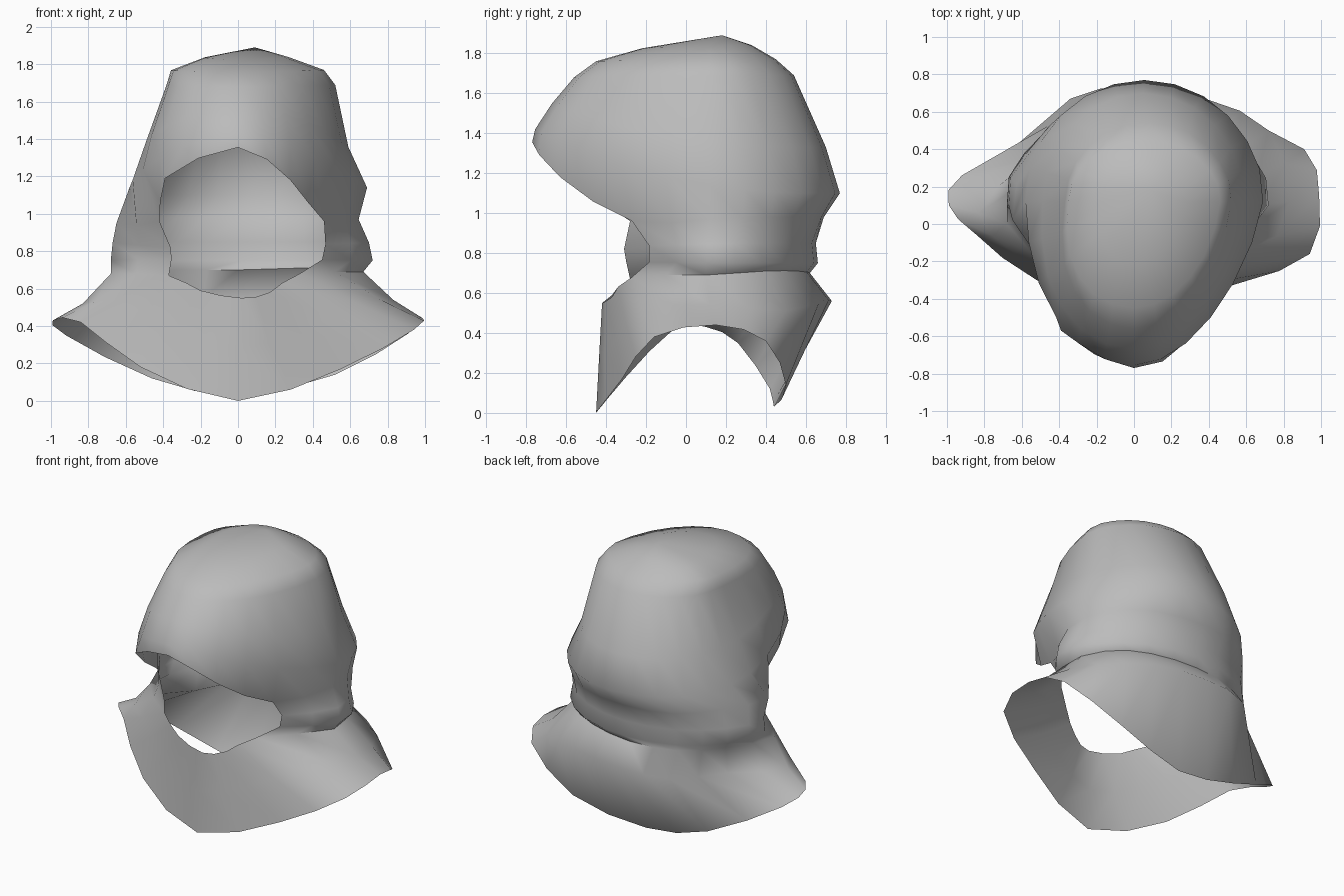
import bpy, bmesh, math
from mathutils import Vector

if "Cube" in bpy.data.objects:
    bpy.data.objects.remove(bpy.data.objects["Cube"])

COLS = 12                      # control columns, counted from the front towards +x
SUB = 2                        # smooth steps per control column
TOTAL = COLS * SUB

cloth = bpy.data.materials.new("grey_cloth")
cloth.diffuse_color = (0.5, 0.5, 0.5, 1)
cloth.use_nodes = True
cloth.node_tree.nodes["Principled BSDF"].inputs["Base Color"].default_value = cloth.diffuse_color


def egg_ring(z_front, z_back, x_left, x_right, y_front, y_back, y_mid=0.12,
             taper_right=0.0, taper_left=-0.12):
    """Egg-shaped loop that narrows towards the face and can lift at the front."""
    pts = []
    for k in range(COLS):
        a = 2 * math.pi * k / COLS
        s, c = math.sin(a), math.cos(a)
        taper = taper_right if s > 0 else taper_left
        x_mid = (x_left + x_right) / 2
        x = x_mid + (x_right - x_left) / 2 * s * (1 - taper * max(c, 0))
        x -= x_mid * max(c, 0)
        y = y_mid + c * (y_front - y_mid) if c > 0 else y_mid - c * (y_back - y_mid)
        z = z_back + (z_front - z_back) * ((1 + c) / 2) ** 3
        pts.append((x, y, z))
    return pts


def refine(ring):
    """Closed Catmull-Rom refinement of a control loop."""
    p = [Vector(v) for v in ring]
    out = []
    for i in range(COLS):
        a, b, c, d = (p[(i + j) % COLS] for j in (-1, 0, 1, 2))
        for s in range(SUB):
            t = s / SUB
            out.append(0.5 * (2 * b + (c - a) * t + (2 * a - 5 * b + 4 * c - d) * t * t
                              + (3 * b - a - 3 * c + d) * t ** 3))
    return out


def loft(name, rings, apex, open_rows):
    """Skin loops from top to bottom; the open rows leave the face free."""
    bm = bmesh.new()
    rows = [[bm.verts.new(v) for v in refine(r)] for r in rings]
    for r in range(len(rows) - 1):
        for i in range(TOTAL):
            if r in open_rows and not 2 * SUB <= i < 10 * SUB:
                continue
            j = (i + 1) % TOTAL
            bm.faces.new((rows[r][i], rows[r + 1][i], rows[r + 1][j], rows[r][j]))
    top = bm.verts.new(apex)
    for i in range(TOTAL):
        bm.faces.new((top, rows[0][i], rows[0][(i + 1) % TOTAL]))
    bmesh.ops.delete(bm, geom=[v for v in bm.verts if not v.link_faces], context='VERTS')
    mesh = bpy.data.meshes.new(name)
    bm.to_mesh(mesh)
    bm.free()
    mesh.materials.append(cloth)
    obj = bpy.data.objects.new(name, mesh)
    bpy.context.collection.objects.link(obj)
    bpy.ops.object.select_all(action='DESELECT')
    obj.select_set(True)
    bpy.context.view_layer.objects.active = obj
    bpy.ops.object.shade_smooth_by_angle(angle=math.radians(70))
    return obj


# Edge over the brow, running round the back as the pinch above the neck
brow = [(0, -.77, 1.355), (.28, -.63, 1.18), (.46, -.27, .96), (.645, .12, .97),
        (.59, .42, .98), (.35, .63, .98), (0, .69, .98), (-.33, .62, .98),
        (-.55, .39, .98), (-.65, .02, .95), (-.42, -.28, .96), (-.39, -.57, 1.19)]

# Folds of the neck, with the left edge of the face opening set further in
neck = egg_ring(.82, .85, -.67, .70, -.47, .65, .1, .45, .45)
neck[10] = (-.36, -.31, .82)
lip = egg_ring(.76, .75, -.68, .72, -.47, .66, .1, .55, .55)
lip[10] = (-.355, -.30, .76)

# Neck line of the shawl, lowest under the chin
collar = [(.02, -.42, .55), (.17, -.37, .58), (.33, -.27, .68), (.67, .1, .69),
          (.57, .4, .71), (.33, .56, .71), (0, .62, .70), (-.33, .56, .70),
          (-.55, .35, .70), (-.68, 0, .68), (-.37, -.28, .67), (-.2, -.37, .59)]

# Fullest part of the shawl over the shoulders
shoulder = [(0, -.435, .28), (.33, -.35, .37), (.64, -.22, .52), (.83, .12, .54),
            (.72, .50, .51), (.38, .67, .56), (0, .73, .56), (-.34, .67, .55),
            (-.57, .35, .53), (-.83, .06, .52), (-.62, -.17, .53), (-.34, -.33, .38)]

# Hem with points at the front, back and both shoulders
hem = [(0, -.45, 0), (.55, -.32, .17), (.94, -.16, .38), (.99, .15, .44),
       (.91, .4, .36), (.52, .5, .14), (0, .44, .03), (-.46, .42, .12),
       (-.92, .26, .35), (-.99, .1, .43), (-.84, -.06, .42), (-.52, -.30, .18)]

# Crown, head, brow edge, folded neck and shawl in one cloth
loft("hood_and_shawl", [
    egg_ring(1.825, 1.84, -.17, .27, -.22, .33),
    egg_ring(1.76, 1.77, -.35, .46, -.45, .45),
    egg_ring(1.68, 1.69, -.37, .52, -.56, .54),
    egg_ring(1.55, 1.33, -.49, .59, -.67, .70, taper_right=.06, taper_left=-.08),
    egg_ring(1.42, 1.10, -.58, .69, -.755, .77, taper_right=.17, taper_left=.05),
    brow, neck, lip, collar, shoulder, hem,
], apex=(.09, .18, 1.89), open_rows=(5, 6, 7))
